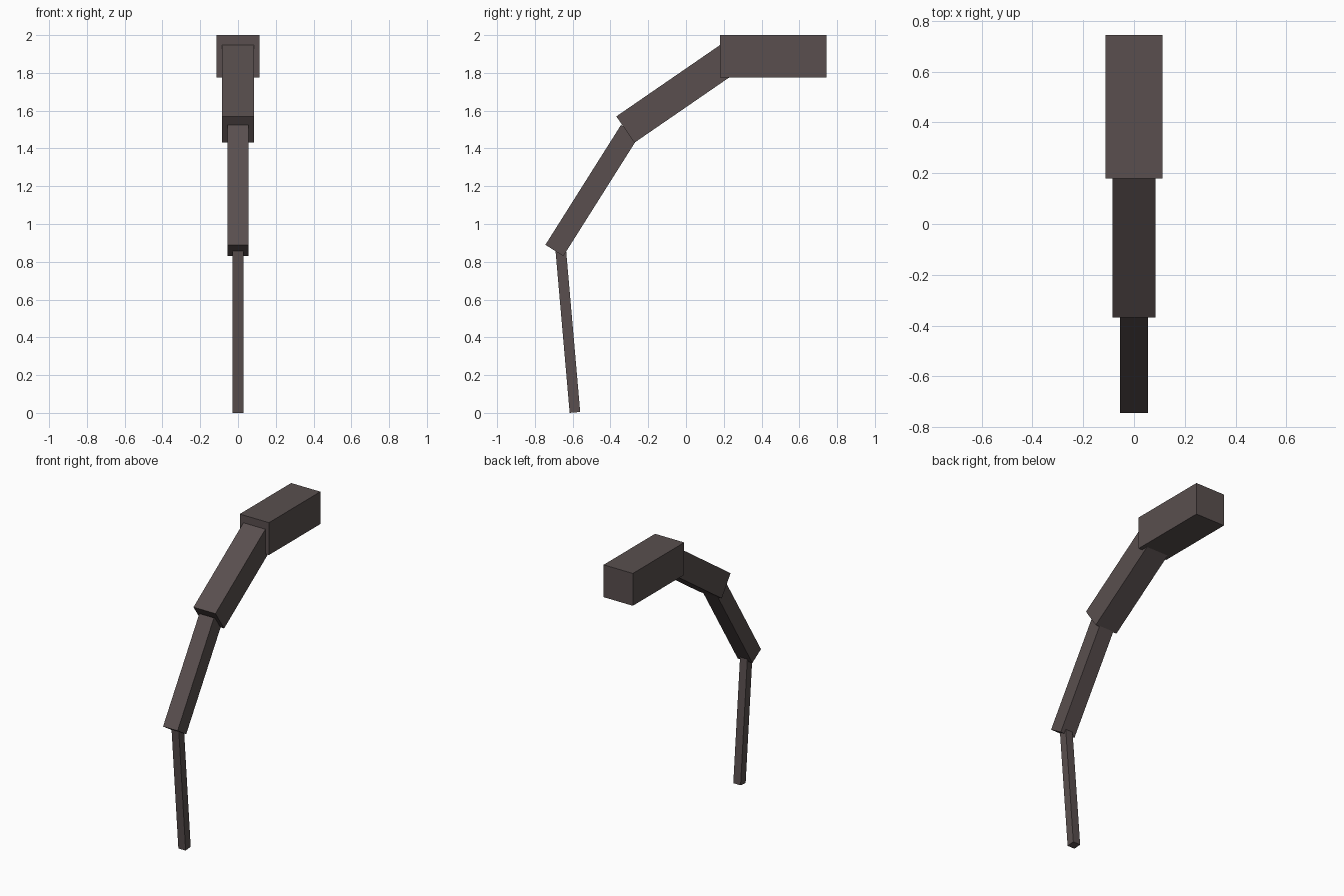
import bpy
from mathutils import Vector

cube = bpy.data.objects.get("Cube")
if cube:
    bpy.data.objects.remove(cube, do_unlink=True)

# Single dark warm grey
COLOUR = (0.1, 0.078, 0.077, 1)
mat = bpy.data.materials.new("dark warm grey")
mat.use_nodes = True
mat.diffuse_color = COLOUR
bsdf = mat.node_tree.nodes["Principled BSDF"]
bsdf.inputs["Base Color"].default_value = COLOUR
bsdf.inputs["Roughness"].default_value = 0.8


def segment(name, start, end, width):
    """Square bar whose centre line runs between two (y, z) points."""
    a, b = Vector((0, *start)), Vector((0, *end))
    axis = b - a
    bpy.ops.mesh.primitive_cube_add(size=1, location=(a + b) / 2)
    ob = bpy.context.object
    ob.name = name
    ob.scale = (width, width, axis.length)
    # Rotate about x only so the bar keeps its sides parallel to x
    ob.rotation_euler.x = Vector((0, 0, 1)).rotation_difference(axis).to_euler().x
    ob.data.materials.append(mat)
    return ob


# Limb segments, from the thick level base to the thin tip
segment("base_segment", (0.18, 1.888), (0.745, 1.888), 0.225)
segment("upper_segment", (-0.321, 1.50), (0.24, 1.886), 0.169)
segment("middle_segment", (-0.697, 0.86), (-0.297, 1.494), 0.112)
segment("tip_segment", (-0.588, 0.0025), (-0.663, 0.862), 0.056)
